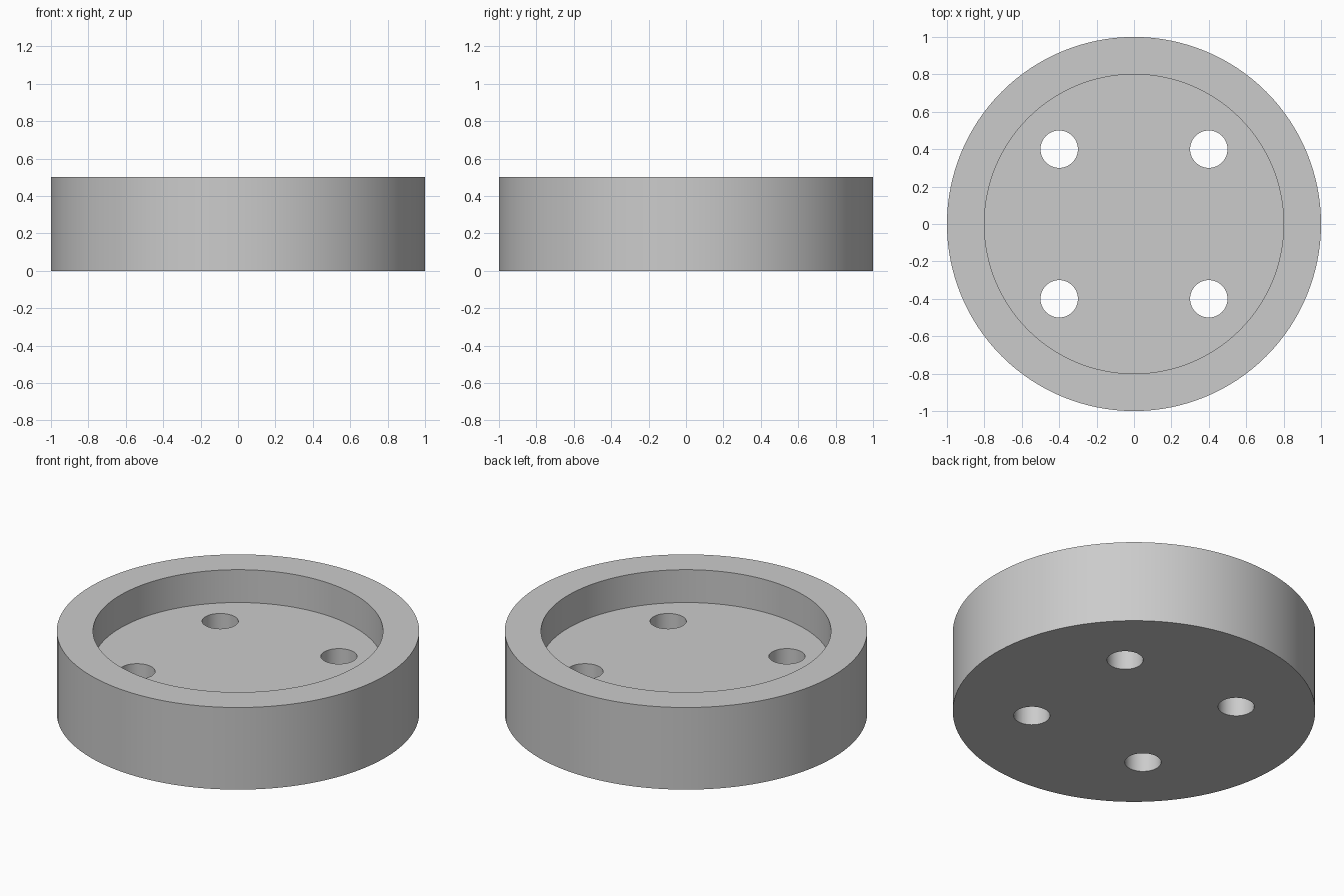
import bpy
import math

cube = bpy.data.objects.get("Cube")
if cube:
    bpy.data.objects.remove(cube, do_unlink=True)

RADIUS, HEIGHT = 1.0, 0.5
RECESS_RADIUS, FLOOR_Z = 0.8, 0.3
HOLE_RADIUS, HOLE_OFFSET = 0.1, 0.4

grey = bpy.data.materials.new("plain grey")
grey.use_nodes = True
colour = (0.6, 0.6, 0.6, 1)
grey.diffuse_color = colour
grey.node_tree.nodes["Principled BSDF"].inputs["Base Color"].default_value = colour


def cylinder(name, radius, bottom, top, x=0, y=0, sides=128):
    bpy.ops.mesh.primitive_cylinder_add(
        vertices=sides, radius=radius, depth=top - bottom,
        location=(x, y, (bottom + top) / 2))
    obj = bpy.context.object
    obj.name = name
    obj.data.materials.append(grey)
    return obj


# Solid round body
body = cylinder("round_tray", RADIUS, 0, HEIGHT)

# Cutters: the shallow recess and four through holes
cutters = [cylinder("recess_cutter", RECESS_RADIUS, FLOOR_Z, HEIGHT + 0.1)]
for x in (-HOLE_OFFSET, HOLE_OFFSET):
    for y in (-HOLE_OFFSET, HOLE_OFFSET):
        cutters.append(cylinder("hole_cutter", HOLE_RADIUS, -0.1, HEIGHT, x, y, 48))

# Cut the body, then discard the cutters
bpy.ops.object.select_all(action="DESELECT")
body.select_set(True)
bpy.context.view_layer.objects.active = body
for cutter in cutters:
    cutter.hide_render = True
    cut = body.modifiers.new("cut", "BOOLEAN")
    cut.operation = "DIFFERENCE"
    cut.solver = "EXACT"
    cut.object = cutter
    bpy.ops.object.modifier_apply(modifier=cut.name)
    bpy.data.objects.remove(cutter, do_unlink=True)

# Smooth walls with crisp rims
bpy.ops.object.shade_smooth_by_angle(angle=math.radians(30))
